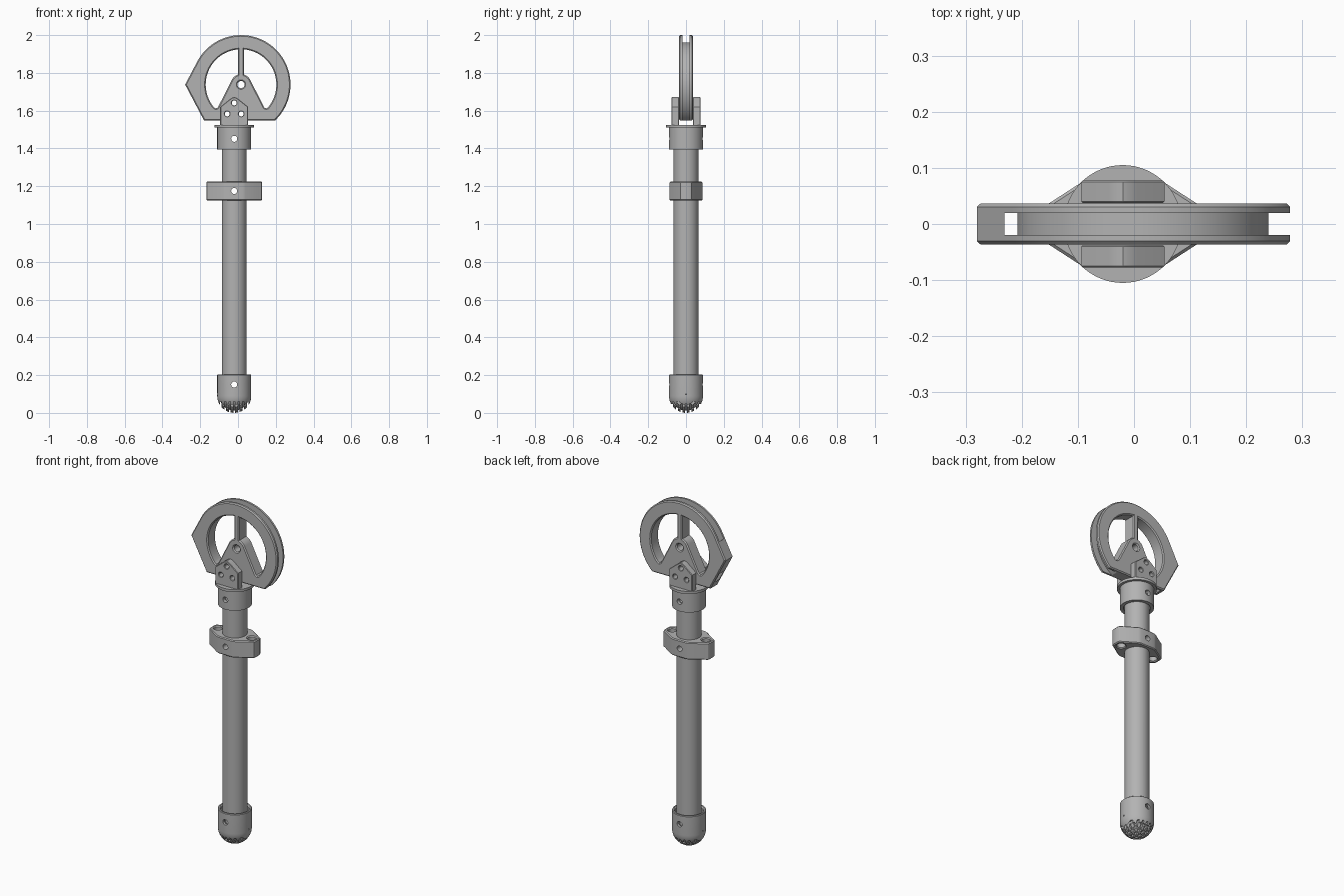
import bpy, bmesh
from math import pi, sin, cos, tan, acos, atan2, radians
from mathutils import Matrix, Vector

if "Cube" in bpy.data.objects:
    bpy.data.objects.remove(bpy.data.objects["Cube"])

PX = -0.02                     # pole axis
HUB = Vector((0.016, 0, 1.738))  # wheel centre
UPRIGHT = Matrix.Rotation(pi / 2, 4, "X")

grey = bpy.data.materials.new("machined_grey")
grey.use_nodes = True
grey.diffuse_color = (0.45, 0.45, 0.45, 1)
grey.node_tree.nodes["Principled BSDF"].inputs["Base Color"].default_value = grey.diffuse_color


def finish(name, bm):
    """Turn a bmesh into a clean, smooth-shaded grey object."""
    bmesh.ops.remove_doubles(bm, verts=bm.verts, dist=1e-5)
    bmesh.ops.recalc_face_normals(bm, faces=bm.faces)
    mesh = bpy.data.meshes.new(name)
    bm.to_mesh(mesh)
    bm.free()
    mesh.materials.clear()
    mesh.materials.append(grey)
    obj = bpy.data.objects.new(name, mesh)
    bpy.context.collection.objects.link(obj)
    return obj


def arc(r, a, b, n, x=0, y=0):
    """Points on an arc between two angles in degrees."""
    return [(x + r * cos(radians(a + (b - a) * i / n)),
             y + r * sin(radians(a + (b - a) * i / n))) for i in range(n + 1)]


def circle(r, x=0, y=0, n=32):
    return arc(r, 0, 360, n, x, y)[:-1]


def plate(name, loops, half, matrix, bevel=0.0):
    """Extruded outline; the loops after the first are holes."""
    curve = bpy.data.curves.new(name, "CURVE")
    curve.dimensions, curve.fill_mode = "2D", "BOTH"
    curve.extrude, curve.bevel_depth = half - bevel, bevel
    curve.bevel_resolution, curve.offset = 0, -bevel
    for loop in loops:
        spline = curve.splines.new("POLY")
        spline.points.add(len(loop) - 1)
        for point, (x, y) in zip(spline.points, loop):
            point.co = (x, y, 0, 1)
        spline.use_cyclic_u = True
    temp = bpy.data.objects.new(name + "_curve", curve)
    bpy.context.collection.objects.link(temp)
    graph = bpy.context.evaluated_depsgraph_get()
    mesh = bpy.data.meshes.new_from_object(temp.evaluated_get(graph))
    bm = bmesh.new()
    bm.from_mesh(mesh)
    bm.transform(matrix)
    bpy.data.objects.remove(temp)
    bpy.data.meshes.remove(mesh)
    return finish(name, bm)


def turned(name, profile):
    """Closed profile of (radius, z) spun about the pole axis."""
    bm = bmesh.new()
    verts = [bm.verts.new((r, 0, z)) for r, z in profile]
    edges = [bm.edges.new((verts[i - 1], verts[i])) for i in range(len(verts))]
    bmesh.ops.spin(bm, geom=verts + edges, cent=(0, 0, 0), axis=(0, 0, 1),
                   angle=2 * pi, steps=64, use_merge=True)
    bmesh.ops.dissolve_degenerate(bm, dist=1e-5, edges=bm.edges)
    bm.transform(Matrix.Translation((PX, 0, 0)))
    return finish(name, bm)


def rods(places, r, direction="Y"):
    """Cutter made of long rods along one axis."""
    bm = bmesh.new()
    turn = Matrix.Rotation(pi / 2, 4, "X" if direction == "Y" else "Y")
    for place in places:
        bmesh.ops.create_cone(bm, cap_ends=True, segments=24, radius1=r, radius2=r,
                              depth=1, matrix=Matrix.Translation(place) @ turn)
    return finish("cutter", bm)


def slots(direction, top):
    """Cutter made of parallel slots below a given height."""
    bm = bmesh.new()
    for i in range(-3, 4):
        along = direction == "Y"
        size = (0.009, 0.4, 0.2) if along else (0.4, 0.009, 0.2)
        place = (PX + i * 0.024, 0, top - 0.1) if along else (PX, i * 0.024, top - 0.1)
        bmesh.ops.create_cube(bm, size=1, matrix=Matrix.LocRotScale(place, None, size))
    return finish("cutter", bm)


def cut(obj, cutter):
    mod = obj.modifiers.new("cut", "BOOLEAN")
    mod.object, mod.operation, mod.solver = cutter, "DIFFERENCE", "EXACT"
    bpy.context.view_layer.update()
    graph = bpy.context.evaluated_depsgraph_get()
    mesh = bpy.data.meshes.new_from_object(obj.evaluated_get(graph))
    obj.modifiers.clear()
    obj.data = mesh
    bpy.data.objects.remove(cutter)


# Pole and the collar with its flange
pole = turned("pole", [(0, 0.11), (0.066, 0.11), (0.066, 1.5), (0, 1.5)])
collar = turned("collar", [(0, 1.46), (0.071, 1.46), (0.071, 1.395), (0.09, 1.395), (0.09, 1.51),
                           (0.105, 1.51), (0.105, 1.525), (0, 1.525)])

# Rounded foot: cup with slotted grip over a smooth core
foot = turned("foot_cup", [(0, 0.12), (0.074, 0.12), (0.074, 0.196), (0.08, 0.203), (0.087, 0.203),
                           (0.09, 0.2)] + arc(0.09, 0, -90, 16, 0, 0.09))
turned("foot_core", [(0, 0.1), (0.078, 0.1)] + arc(0.078, 0, -90, 16, 0, 0.09))
cut(foot, slots("Y", 0.06))
cut(foot, slots("X", 0.048))
cut(foot, rods([(PX, 0, 0.1)], 0.004, "X"))

# Clamp with two lugs
quarter = [(0.148, 0.02), (0.143, 0.03), (0.128, 0.039), (0.06, 0.083), (0.045, 0.088)]
half_outline = quarter + [(-x, y) for x, y in reversed(quarter)]
outline = half_outline + [(-x, -y) for x, y in half_outline]
clamp = plate("clamp", [outline, circle(0.023, 0.109), circle(0.023, -0.109)], 0.05,
              Matrix.Translation((PX, 0, 1.174)), 0.005)

# Cross pin holes
for part, heights in ((pole, (1.451, 1.175, 0.15)), (collar, (1.451,)),
                      (clamp, (1.175,)), (foot, (0.15,))):
    cut(part, rods([(PX, 0, z) for z in heights], 0.016))

# Bracket cheeks either side of the wheel
bolts = [(PX, 1.641), (PX - 0.037, 1.583), (PX + 0.037, 1.583)]
side = [(0.074, 1.517), (0.074, 1.62), (0.024, 1.66), (0.012, 1.668)]
cheek = [(PX + x, z) for x, z in side + [(0, 1.672)] + [(-x, z) for x, z in reversed(side)]]
for name, y in (("front_cheek", -0.0575), ("back_cheek", 0.0575)):
    plate(name, [cheek] + [circle(0.013, x, z, 24) for x, z in bolts], 0.02,
          Matrix.Translation((0, y, 0)) @ UPRIGHT, 0.003)

# Wheel: round rim with a pointed beak, flat base and two windows
R, BEAK, BASE = 0.262, 0.296, -0.19
lean = acos(R / BEAK)
start = 180 - lean * 180 / pi
end = atan2(BASE, (R * R - BASE * BASE) ** 0.5) * 180 / pi
rim = [(-BEAK + -BASE * tan(lean), BASE), (-BEAK, 0)] + arc(R, start, end, 64)
window = (arc(0.187, 95, 221, 28) + [(-0.133, -0.126), (-0.124, -0.122), (-0.117, -0.11)]
          + arc(0.055, 153, 107, 8))
holes = [window, [(-x, y) for x, y in reversed(window)], circle(0.019)]
holes += [circle(0.013, x - HUB.x, z - HUB.z, 24) for x, z in bolts]
place = Matrix.Translation(HUB) @ UPRIGHT
wheel = plate("wheel", [rim] + holes, 0.0367, place, 0.006)
cut(wheel, plate("cutter", [circle(0.264, n=96), circle(0.224, n=96)], 0.0197, place))

# Smooth curved surfaces, keep edges sharp
bpy.ops.object.select_all(action="DESELECT")
for obj in bpy.context.collection.objects:
    if obj.type == "MESH" and grey.name in obj.data.materials:
        obj.select_set(True)
        bpy.context.view_layer.objects.active = obj
bpy.ops.object.shade_smooth_by_angle(angle=radians(30))
